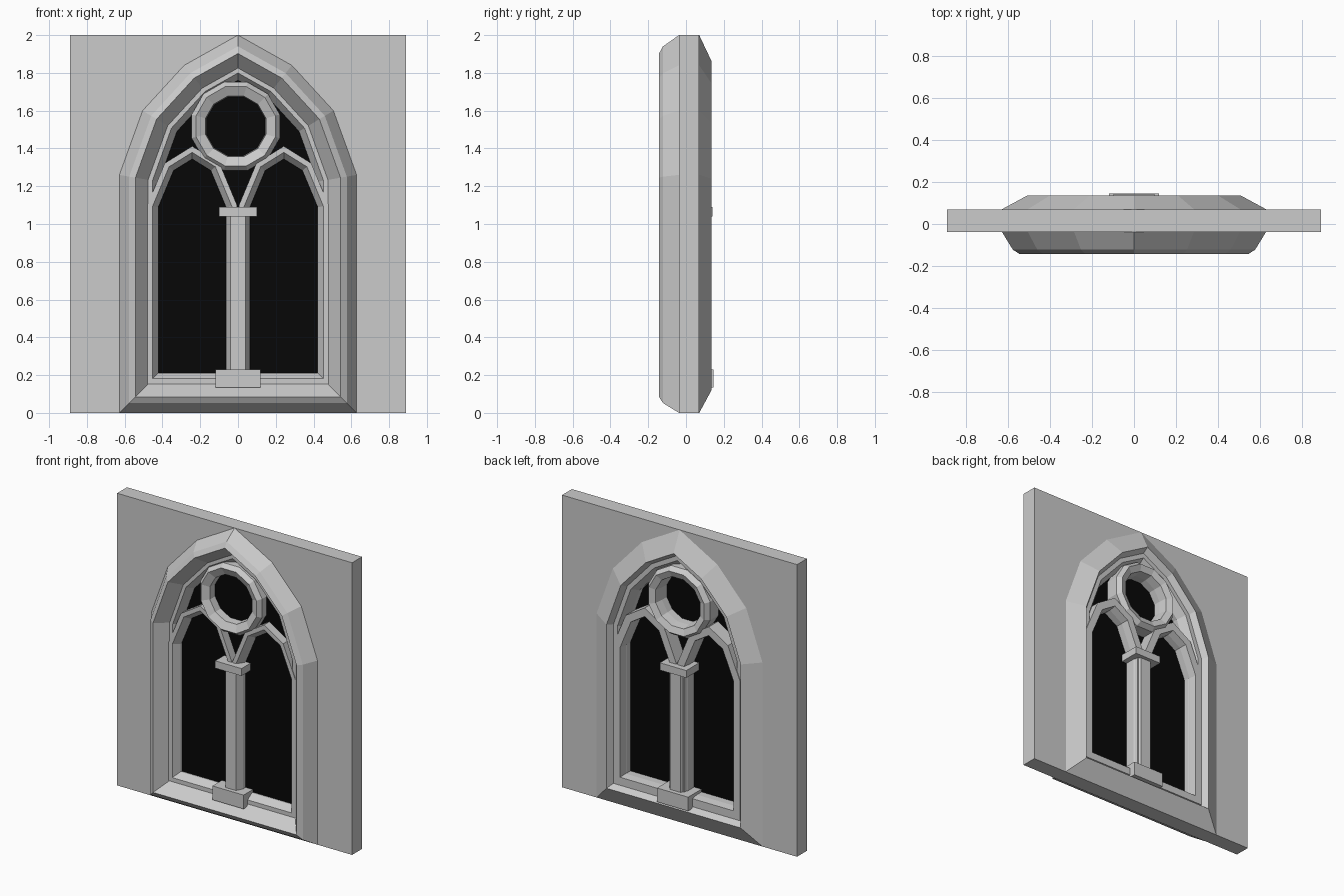
import bpy, bmesh, math
from mathutils import Vector

if "Cube" in bpy.data.objects:
    bpy.data.objects.remove(bpy.data.objects["Cube"])


def make(name, verts, faces, color=None):
    """Mesh object with outward normals."""
    me = bpy.data.meshes.new(name)
    me.from_pydata(verts, [], faces)
    bm = bmesh.new()
    bm.from_mesh(me)
    bmesh.ops.recalc_face_normals(bm, faces=bm.faces)
    bm.to_mesh(me)
    bm.free()
    ob = bpy.data.objects.new(name, me)
    bpy.context.collection.objects.link(ob)
    if color:
        mat = bpy.data.materials.new(name)
        mat.diffuse_color = color
        mat.use_nodes = True
        mat.node_tree.nodes["Principled BSDF"].inputs["Base Color"].default_value = mat.diffuse_color
        me.materials.append(mat)
    return ob


def prism(name, pts, lo, hi, axis='y', color=None):
    """Extrude a polygon along y (pts are x,z) or along z (pts are x,y)."""
    n = len(pts)
    verts = [(a, d, b) if axis == 'y' else (a, b, d) for d in (lo, hi) for a, b in pts]
    faces = [tuple(range(n)), tuple(range(2 * n - 1, n - 1, -1))]
    faces += [(i, n + i, n + (i + 1) % n, (i + 1) % n) for i in range(n)]
    return make(name, verts, faces, color)


def box(name, x, z0, z1, y0, y1):
    return prism(name, [(-x, z0), (x, z0), (x, z1), (-x, z1)], y0, y1)


def inset(pts, d):
    """Mitred inward offset of a counter-clockwise polygon."""
    out = []
    n = len(pts)
    for i in range(n):
        p, a, b = Vector(pts[i]), Vector(pts[i - 1]), Vector(pts[(i + 1) % n])
        u, v = (p - a).normalized(), (b - p).normalized()
        nu, nv = Vector((-u.y, u.x)), Vector((-v.y, v.x))
        out.append(tuple(p + (nu + nv) * (d / (1 + nu.dot(nv)))))
    return out


def moulding(name, outline, profile):
    """Closed loops of an outline, inset and placed in depth by (inset, y)."""
    n, k = len(outline), len(profile)
    verts = [(x, y, z) for d, y in profile for x, z in inset(outline, d)]
    faces = [(j * n + i, j * n + (i + 1) % n, (j + 1) % k * n + (i + 1) % n, (j + 1) % k * n + i)
             for j in range(k) for i in range(n)]
    return make(name, verts, faces)


def arch(half, cx, base):
    """Pointed outline, counter-clockwise; half runs from springing to apex."""
    right = [(half[0][0], base)] + half
    return [(cx + x, z) for x, z in right] + [(cx - x, z) for x, z in reversed(right) if x > 0]


half = [(0.628, 1.26), (0.505, 1.6), (0.285, 1.84), (0, 2.0)]
main = arch(half, 0, 0)

# Wall: a slab on each side of the arch
for side, name in ((-1, 'wall_left'), (1, 'wall_right')):
    pts = [(0.89, 0), (0.89, 2), (0, 2)] + half[2::-1] + [(0.628, 0)]
    prism(name, [(side * x, z) for x, z in pts], -0.037, 0.07)

# Moulded surround with its inner order
moulding('arch_surround', main, [
    (0, -0.037), (0.052, -0.122), (0.085, -0.143), (0.152, -0.06), (0.175, -0.06), (0.208, -0.01),
    (0.208, 0.04), (0.175, 0.095), (0.145, 0.095), (0.12, 0.135), (0, 0.07)])

# Dark glazing
prism('glass', inset(main, 0.195), -0.007, 0.001, color=(0.002, 0.002, 0.002, 1))

# Twin lancets
bar = [(0, -0.065), (0.028, -0.065), (0.058, -0.02), (0.058, 0.05), (0.05, 0.1), (0, 0.1)]
for cx, name in ((-0.2425, 'lancet_left'), (0.2425, 'lancet_right')):
    moulding(name, arch([(0.2375, 1.1), (0.145, 1.322), (0, 1.412)], cx, 0.153), bar)

# Round light above the lancets
ring = [(-0.012 + 0.242 * math.cos(math.radians(15 + 30 * i)),
         1.517 + 0.242 * math.sin(math.radians(15 + 30 * i))) for i in range(12)]
moulding('round_light', ring, [
    (0, -0.055), (0.024, -0.085), (0.074, -0.06), (0.078, -0.01), (0.075, 0.05),
    (0.066, 0.105), (0.024, 0.122), (0, 0.09)])

# Central column, capital and base
prism('column', [(-0.04, -0.08), (0.04, -0.08), (0.063, -0.035), (0.063, 0.07),
                 (0.04, 0.115), (-0.04, 0.115), (-0.063, 0.07), (-0.063, -0.035)],
      0.2, 1.06, axis='z')
box('capital', 0.1, 1.04, 1.09, -0.105, 0.14)
box('column_base', 0.118, 0.135, 0.23, -0.108, 0.145)
